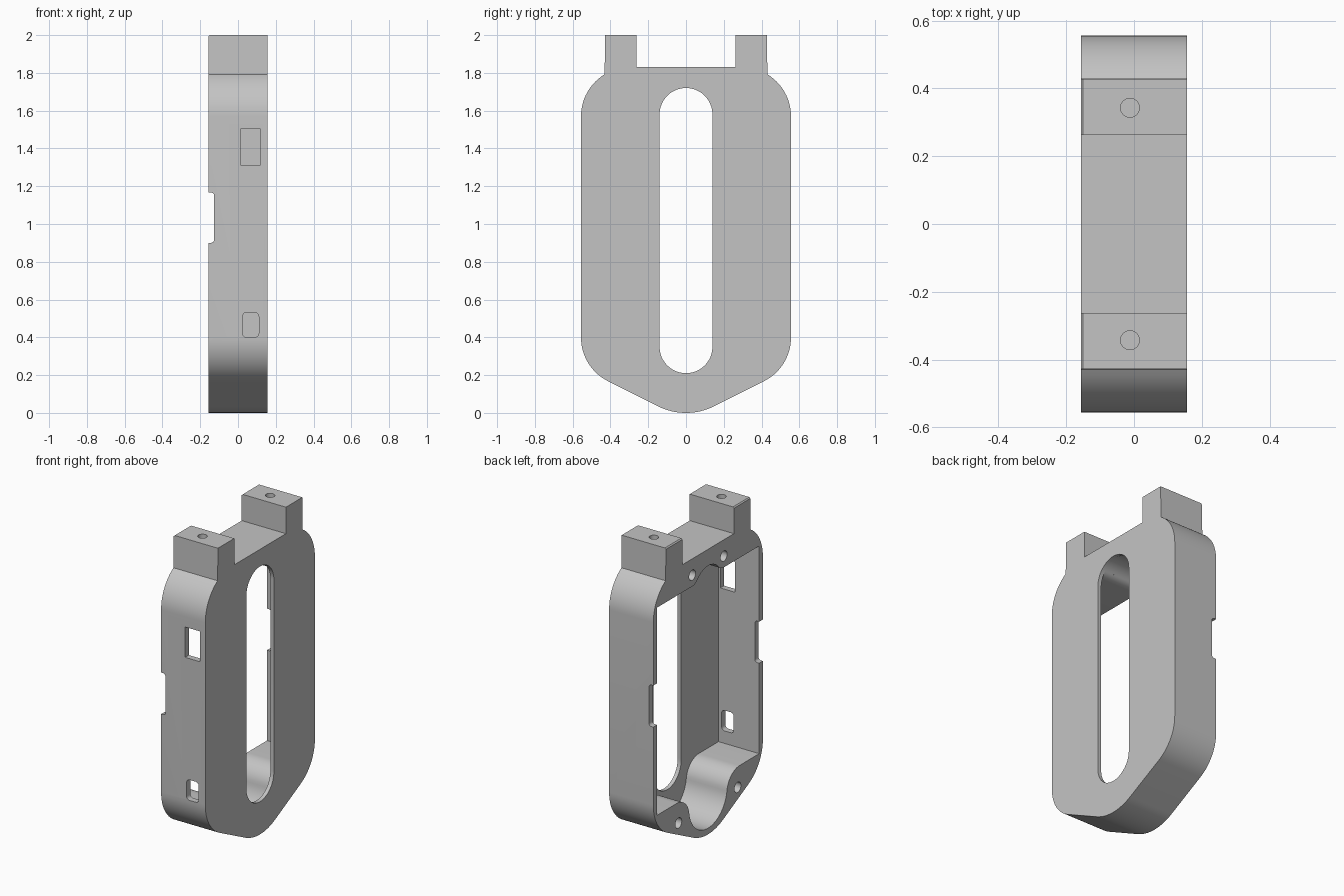
import bpy, bmesh
from math import radians, degrees, atan2, cos, sin
from mathutils import Vector

cube = bpy.data.objects.get("Cube")
if cube:
    bpy.data.objects.remove(cube, do_unlink=True)

HALF = 0.157  # half thickness of the frame along x


def arc(cx, cy, r, a0, a1, n=10):
    """Points on an arc, angles in degrees."""
    angles = [radians(a0 + (a1 - a0) * i / n) for i in range(n + 1)]
    return [(cx + r * cos(a), cy + r * sin(a)) for a in angles]


def mirrored(half):
    """Close a right-hand outline with its reflection."""
    return half + [(-u, v) for u, v in reversed(half) if abs(u) > 1e-5]


def rounded_rect(u0, u1, v0, v1, r):
    pts = []
    corners = [(u1 - r, v1 - r), (u0 + r, v1 - r), (u0 + r, v0 + r), (u1 - r, v0 + r)]
    for k, (u, v) in enumerate(corners):
        pts += arc(u, v, r, 90 * k, 90 * k + 90, 6)
    return pts


def prism(name, pts, axis, start, end):
    """Extrude a 2D outline along an axis; the other two axes keep their order."""
    def place(u, v):
        co = [u, v]
        co.insert("xyz".index(axis), start)
        return co
    bm = bmesh.new()
    face = bm.faces.new([bm.verts.new(place(u, v)) for u, v in pts])
    shift = Vector([end - start if a == axis else 0 for a in "xyz"])
    new = bmesh.ops.extrude_face_region(bm, geom=[face])["geom"]
    bmesh.ops.translate(bm, vec=shift, verts=[g for g in new if isinstance(g, bmesh.types.BMVert)])
    bmesh.ops.recalc_face_normals(bm, faces=bm.faces)
    mesh = bpy.data.meshes.new(name)
    bm.to_mesh(mesh)
    bm.free()
    obj = bpy.data.objects.new(name, mesh)
    bpy.context.collection.objects.link(obj)
    return obj


# Outer body with two mounting posts on top
top_arc_end = degrees(atan2(0.222, 0.135))
outline = mirrored(
    arc(0, 0.335, 0.335, -90, -63.4)
    + arc(0.296, 0.4, 0.26, -63.4, 0, 14)
    + arc(0.296, 1.57, 0.26, 0, top_arc_end, 14)
    + [(0.428, 2), (0.262, 2), (0.262, 1.83)])
frame = prism("housing_frame", outline, "x", -HALF, HALF)

# Small chamfer on the open-side top edges of the posts
bm = bmesh.new()
bm.from_mesh(frame.data)
edges = [e for e in bm.edges
         if all(v.co.z > 1.99 and v.co.x < 0 for v in e.verts)]
bmesh.ops.bevel(bm, geom=edges, offset=0.007, segments=1, affect='EDGES')
bm.to_mesh(frame.data)
bm.free()

# Inner cavity: bowl, lower bosses, straight walls, upper bosses, arch
low = degrees(atan2(0.19 - 0.233, 0.32))
high = degrees(atan2(1.725 - 1.58, 0.16))
cavity = mirrored(
    arc(0, 0.233, 0.193, -90, low, 16)
    + arc(0.32, 0.19, 0.13, 180 + low, 90, 12)
    + [(0.518, 0.32), (0.518, 1.653)]
    + arc(0.16, 1.725, 0.072, -90, high - 180)
    + arc(0, 1.58, 0.144, high, 90))
cutters = [prism("cavity_cutter", cavity, "x", -0.3, HALF - 0.025)]

# Long slot through the face plate
slot = arc(0, 0.35, 0.14, 180, 360, 24) + arc(0, 1.58, 0.14, 0, 180, 24)
cutters.append(prism("slot_cutter", slot, "x", -0.3, 0.3))

# Two windows in the front wall
cutters.append(prism("upper_window_cutter", rounded_rect(0.014, 0.118, 1.31, 1.505, 0.003), "y", -0.7, -0.45))
cutters.append(prism("lower_window_cutter", rounded_rect(0.024, 0.11, 0.4, 0.532, 0.022), "y", -0.7, -0.45))

# Shallow notch in the open edge of both walls
cutters.append(prism("notch_cutter", rounded_rect(-0.3, -0.126, 0.9, 1.167, 0.018), "y", -0.8, 0.8))

# Blind screw holes: bosses on the open side, posts on top
for side in (-1, 1):
    for y, z in ((0.3, 0.187), (0.16, 1.725)):
        ring = arc(side * y, z, 0.033, 0, 345, 23)
        cutters.append(prism("boss_hole_cutter", ring, "x", -0.3, 0.07))
    ring = arc(-0.012, side * 0.343, 0.028, 0, 345, 23)
    cutters.append(prism("post_hole_cutter", ring, "z", 1.8, 2.1))

bpy.ops.object.select_all(action='DESELECT')
bpy.context.view_layer.objects.active = frame
frame.select_set(True)
for cutter in cutters:
    cutter.hide_render = True
    mod = frame.modifiers.new("cut", 'BOOLEAN')
    mod.operation = 'DIFFERENCE'
    mod.solver = 'EXACT'
    mod.object = cutter
    bpy.ops.object.modifier_apply(modifier=mod.name)
    bpy.data.objects.remove(cutter, do_unlink=True)

# Plain grey finish
grey = bpy.data.materials.new("plain_grey")
grey.use_nodes = True
colour = (0.55, 0.55, 0.55, 1)
grey.diffuse_color = colour
grey.node_tree.nodes["Principled BSDF"].inputs["Base Color"].default_value = colour
frame.data.materials.clear()
frame.data.materials.append(grey)
bpy.ops.object.shade_smooth_by_angle(angle=radians(25))
